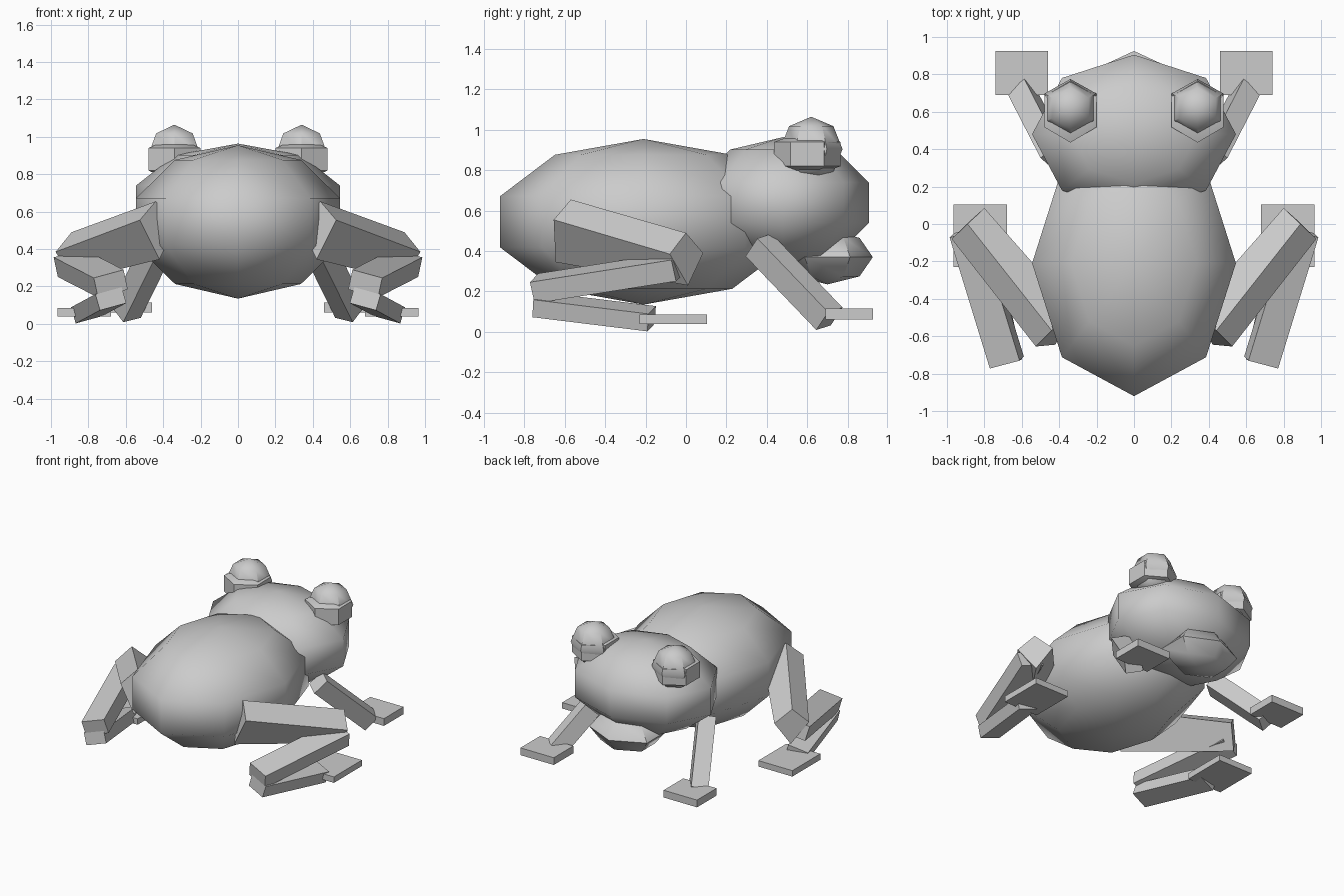
import bpy, bmesh, math
from mathutils import Vector, Matrix

if "Cube" in bpy.data.objects:
    bpy.data.objects.remove(bpy.data.objects["Cube"], do_unlink=True)

grey = bpy.data.materials.new("plain_grey")
grey.use_nodes = True
grey.diffuse_color = (0.6, 0.6, 0.6, 1)
grey.node_tree.nodes["Principled BSDF"].inputs["Base Color"].default_value = (0.6, 0.6, 0.6, 1)


def finish(bm, name, smooth=False):
    bmesh.ops.recalc_face_normals(bm, faces=bm.faces)
    mesh = bpy.data.meshes.new(name)
    bm.to_mesh(mesh)
    bm.free()
    mesh.materials.append(grey)
    obj = bpy.data.objects.new(name, mesh)
    bpy.context.collection.objects.link(obj)
    if smooth:
        bpy.ops.object.select_all(action='DESELECT')
        obj.select_set(True)
        bpy.context.view_layer.objects.active = obj
        bpy.ops.object.shade_smooth_by_angle(angle=math.radians(50))
    return obj


def ellipsoid(name, center, radii, segments, rings):
    """Low-poly ball with one column of vertices on the +y side."""
    bm = bmesh.new()
    bmesh.ops.create_uvsphere(bm, u_segments=segments, v_segments=rings, radius=1)
    side = next(v.co for v in bm.verts if v.co.xy.length > 0.1)
    turn = math.pi / 2 - math.atan2(side.y, side.x)
    place = Matrix.Translation(center) @ Matrix.Diagonal((*radii, 1)) @ Matrix.Rotation(turn, 4, 'Z')
    bmesh.ops.transform(bm, matrix=place, verts=bm.verts)
    return finish(bm, name, True)


def loft(name, start, end):
    """Solid between two four-cornered ends."""
    bm = bmesh.new()
    a = [bm.verts.new(p) for p in start]
    b = [bm.verts.new(p) for p in end]
    bm.faces.new(a)
    bm.faces.new(b)
    for i in range(4):
        j = (i + 1) % 4
        bm.faces.new((a[i], a[j], b[j], b[i]))
    return finish(bm, name)


def beam(name, start, end, width, height, roll=0):
    """Square-cut bar along a line, rolled about its own axis."""
    start, end = Vector(start), Vector(end)
    axis = (end - start).normalized()
    across = axis.cross(Vector((0, 0, 1))).normalized()
    across = Matrix.Rotation(math.radians(roll), 3, axis) @ across
    up = across.cross(axis)
    offsets = [across * width / 2 * i + up * height / 2 * j
               for i, j in ((1, 1), (-1, 1), (-1, -1), (1, -1))]
    return loft(name, [start + o for o in offsets], [end + o for o in offsets])


def box(name, low, high):
    (x0, y0, z0), (x1, y1, z1) = low, high
    corners = ((x0, y0), (x1, y0), (x1, y1), (x0, y1))
    return loft(name, [(x, y, z0) for x, y in corners], [(x, y, z1) for x, y in corners])


# Body, head and throat
ellipsoid("body", (0, -0.21, 0.545), (0.573, 0.747, 0.41), 8, 5)
ellipsoid("head", (0, 0.48, 0.64), (0.573, 0.447, 0.324), 8, 5)
ellipsoid("throat", (0, 0.70, 0.37), (0.28, 0.225, 0.135), 6, 4)

for s, side in ((1, "left"), (-1, "right")):
    def mirrored(points):
        return [(s * x, y, z) for x, y, z in points]

    # Eyes and sockets
    ellipsoid(side + "_eye", (s * 0.34, 0.62, 0.905), (0.16, 0.155, 0.16), 6, 4)
    ellipsoid(side + "_eye_socket", (s * 0.34, 0.60, 0.88), (0.186, 0.19, 0.12), 6, 3)

    # Front leg and foot
    beam(side + "_front_leg", (s * 0.42, 0.36, 0.43), (s * 0.60, 0.71, 0.065), 0.12, 0.125, s * 15)
    box(side + "_front_foot", (s * 0.46, 0.69, 0.06), (s * 0.74, 0.925, 0.115))

    # Hind leg: thigh, shin, lower leg and foot
    loft(side + "_thigh",
         mirrored([(0.525, -0.655, 0.555), (0.44, -0.57, 0.655), (0.32, -0.46, 0.55), (0.42, -0.645, 0.345)]),
         mirrored([(0.975, -0.08, 0.385), (0.89, 0.0, 0.49), (0.80, 0.085, 0.39), (0.885, 0.01, 0.23)]))
    beam(side + "_shin", (s * 0.895, -0.04, 0.325), (s * 0.68, -0.74, 0.215), 0.17, 0.11, s * -15)
    beam(side + "_lower_leg", (s * 0.68, -0.74, 0.135), (s * 0.81, -0.17, 0.065), 0.15, 0.09, s * 15)
    box(side + "_hind_foot", (s * 0.68, -0.23, 0.04), (s * 0.965, 0.105, 0.085))
